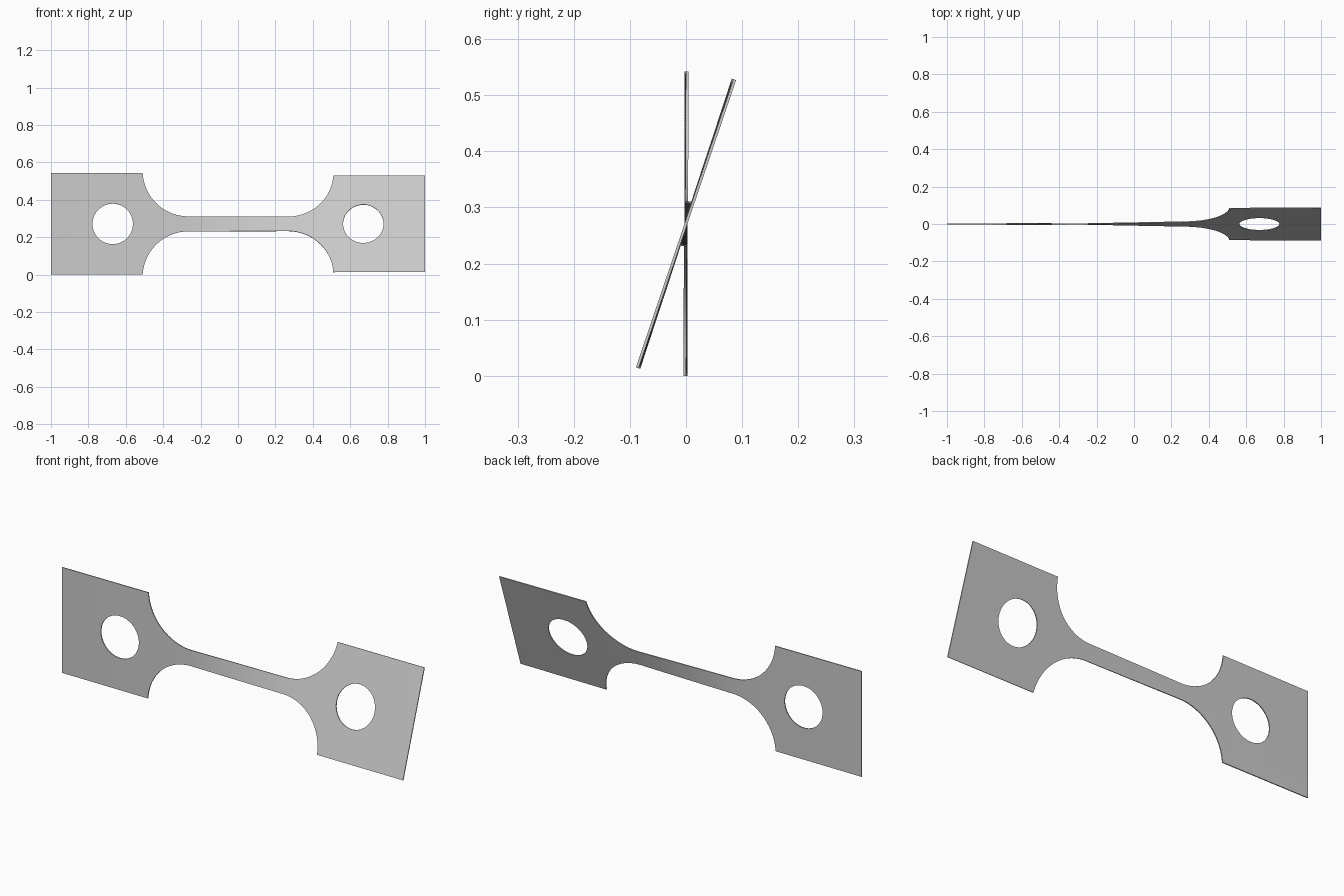
import bpy
import bmesh
from math import sin, cos, pi, radians, sqrt

cube = bpy.data.objects.get("Cube")
if cube:
    bpy.data.objects.remove(cube)

GRIP, NECK, MID_Z, THICK = 0.271, 0.04, 0.271, 0.005
HOLE_X, HOLE_R = 0.67, 0.108
FILLET_R, FILLET_X = 0.245, 0.265
SHOULDER = FILLET_X + sqrt(FILLET_R ** 2 - (NECK + FILLET_R - GRIP) ** 2)
# Twist angle in degrees along the length
TWIST = [(-1, 0), (-0.5, 0.5), (-0.27, 1.5), (0.27, 17), (0.5, 18), (1, 18.7)]


def twist(x):
    for (x0, a0), (x1, a1) in zip(TWIST, TWIST[1:]):
        if x <= x1:
            return radians(a0 + (a1 - a0) * (x - x0) / (x1 - x0))
    return radians(TWIST[-1][1])


def half_height(x):
    """Outline of the grip, fillet and neck."""
    x = abs(x)
    if x >= SHOULDER - 1e-6:
        return GRIP
    if x <= FILLET_X:
        return NECK
    return NECK + FILLET_R - sqrt(FILLET_R ** 2 - (x - FILLET_X) ** 2)


def hole_height(x):
    return sqrt(max(0, HOLE_R ** 2 - (abs(x) - HOLE_X) ** 2))


# Column positions: even along the neck, by angle round the fillet and hole
half = [FILLET_X * i / 12 for i in range(12)]
half += [FILLET_X + (SHOULDER - FILLET_X) * sin(i * pi / 48) for i in range(24)]
half += [SHOULDER]
half += [HOLE_X - HOLE_R * cos(i * pi / 32) for i in range(33)]
half += [0.84, 0.92, 1.0]
columns = [-x for x in reversed(half[1:])] + half

# Flat strips above and below the centre line, twisted column by column
bm = bmesh.new()
for side in (1, -1):
    previous = None
    for x in columns:
        pair = []
        for h in (hole_height(x), half_height(x)):
            r, a = side * h, twist(x)
            pair.append(bm.verts.new((x, r * sin(a), MID_Z + r * cos(a))))
        if previous:
            loop = [previous[0], pair[0], pair[1], previous[1]]
            bm.faces.new(loop if side > 0 else loop[::-1])
        previous = pair
bmesh.ops.remove_doubles(bm, verts=bm.verts, dist=1e-5)
mesh = bpy.data.meshes.new("twisted_test_bar")
bm.to_mesh(mesh)
bm.free()
bar = bpy.data.objects.new("twisted_test_bar", mesh)
bpy.context.collection.objects.link(bar)

# Sheet thickness
solid = bar.modifiers.new("thickness", 'SOLIDIFY')
solid.thickness = THICK
solid.offset = 0
bpy.context.view_layer.objects.active = bar
bar.select_set(True)
bpy.ops.object.modifier_apply(modifier=solid.name)
bpy.ops.object.shade_smooth_by_angle(angle=radians(30))

# Plain grey metal
grey = bpy.data.materials.new("grey_metal")
grey.use_nodes = True
colour = (0.6, 0.6, 0.6, 1)
grey.diffuse_color = colour
grey.node_tree.nodes["Principled BSDF"].inputs["Base Color"].default_value = colour
bar.data.materials.append(grey)
